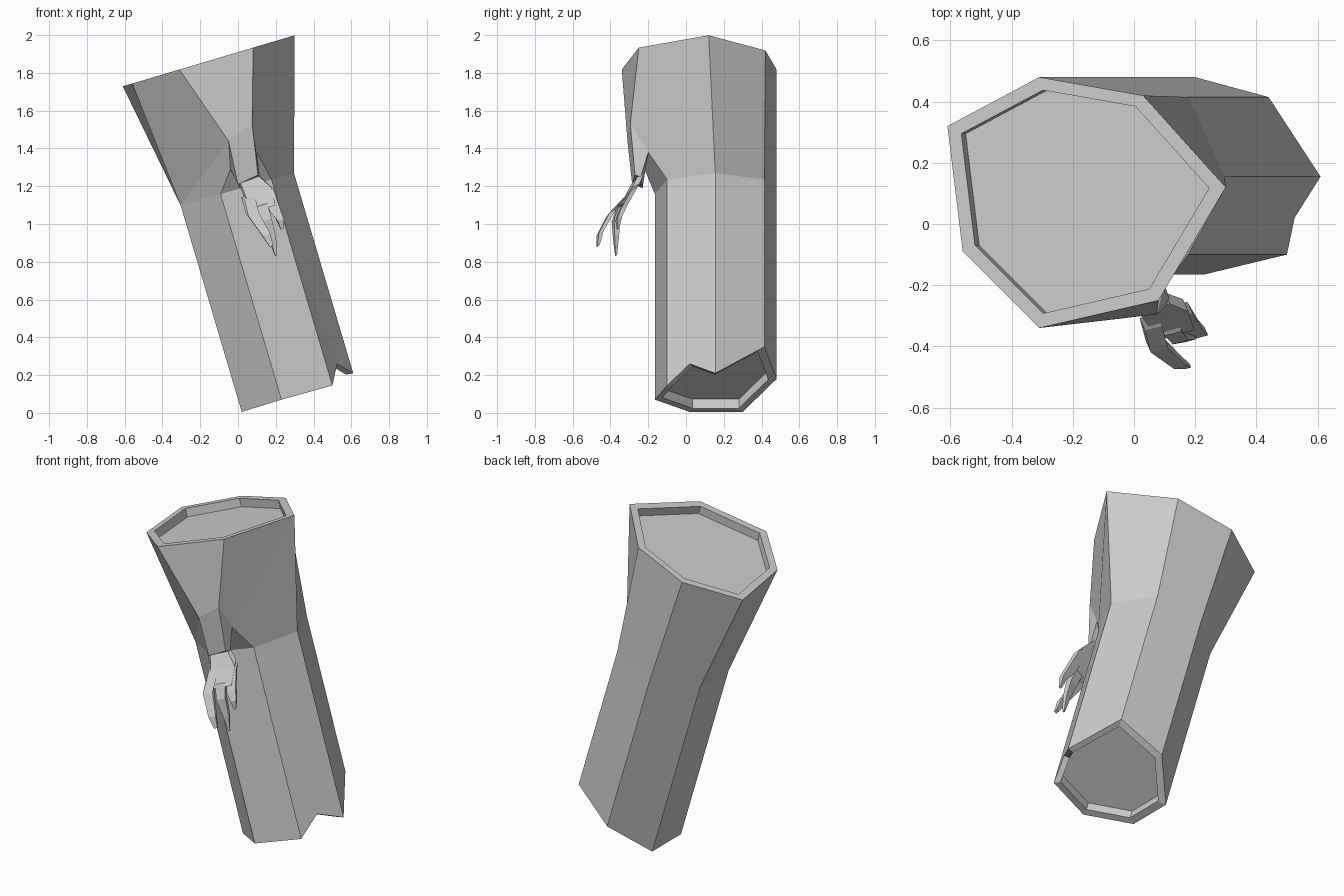
import bpy
import bmesh
from mathutils import Vector

cube = bpy.data.objects.get("Cube")
if cube:
    bpy.data.objects.remove(cube, do_unlink=True)

stone = bpy.data.materials.new("plain_grey")
stone.use_nodes = True
GREY = (0.6, 0.6, 0.6, 1)
stone.diffuse_color = GREY
stone.node_tree.nodes["Principled BSDF"].inputs["Base Color"].default_value = GREY

AXIS = Vector((-0.284, 0, 0.959))  # lean of the trunk, pointing up


def finish(bm, name):
    bmesh.ops.recalc_face_normals(bm, faces=bm.faces)
    mesh = bpy.data.meshes.new(name)
    bm.to_mesh(mesh)
    bm.free()
    mesh.materials.append(stone)
    obj = bpy.data.objects.new(name, mesh)
    bpy.context.collection.objects.link(obj)
    return obj


def bridge(bm, a, b):
    n = len(a)
    for i in range(n):
        bm.faces.new((a[i], a[(i + 1) % n], b[(i + 1) % n], b[i]))


def recessed_end(bm, ring, scale, push):
    """Rim, inner wall and sunken floor closing one end of the trunk."""
    mid = sum((v.co for v in ring), Vector()) / len(ring)
    rim = [bm.verts.new(mid + (v.co - mid) * scale) for v in ring]
    floor = [bm.verts.new(v.co + push) for v in rim]
    bridge(bm, ring, rim)
    bridge(bm, rim, floor)
    bm.faces.new(floor)


# Trunk: seven-sided bent log, rings run from the left corner round the back
bm = bmesh.new()
top_xy = [(.30, .12), (.03, .42), (-.31, .48), (-.61, .32), (-.56, -.09), (-.31, -.34), (.08, -.25)]
foot = [(.61, .155, .21), (.44, .415, .35), (.20, .48, .18), (.02, .30, .005),
        (.02, .02, .005), (.23, -.165, .07), (.50, -.10, .145)]
top = [bm.verts.new((x, y, 1.91 + .297 * x)) for x, y in top_xy]
low = [bm.verts.new(p) for p in foot]
bend = []
for v in low:
    rise = (1.185 + .285 * v.co.x - v.co.z) / 1.04
    bend.append(bm.verts.new(v.co + AXIS * rise))
notch = bm.verts.new((.525, .02, .26))

for i in range(6):
    bm.faces.new((low[i], low[i + 1], bend[i + 1], bend[i]))
bm.faces.new((low[6], notch, bend[6]))
bm.faces.new((notch, low[0], bend[0], bend[6]))
for i in range(4):
    bm.faces.new((bend[i], bend[i + 1], top[i + 1], top[i]))

# Arm stump pulled out of the front face
arm = [bm.verts.new(p) for p in [(-.05, -.31, 1.44), (.075, -.295, 1.53), (.10, -.20, 1.38), (-.04, -.22, 1.29)]]
wrist = [bm.verts.new(p) for p in [(.0, -.285, 1.21), (.105, -.27, 1.26), (.115, -.24, 1.25), (.01, -.23, 1.19)]]
p, q, r, s = arm
bm.faces.new((top[5], top[6], q, p))
bm.faces.new((top[4], top[5], p, bend[4]))
bm.faces.new((bend[4], p, s, bend[5]))
bm.faces.new((bend[5], s, r, bend[6]))
bm.faces.new((bend[6], r, top[0], bend[0]))
bm.faces.new((r, q, top[6], top[0]))
bridge(bm, arm, wrist)
bm.faces.new(wrist)

# Sunken ends
recessed_end(bm, top, .89, AXIS * -.05)
recessed_end(bm, low + [notch], .87, AXIS * .05)
finish(bm, "trunk")


def limb(name, stations):
    """Four-sided tapering limb; each station is centre, half width, half depth."""
    bm = bmesh.new()
    across = Vector((.9, .25, .3)).normalized()
    out = Vector((.1, -.85, -.5)).cross(across).cross(across).normalized()
    rings = []
    for centre, w, d in stations:
        rings.append([bm.verts.new(Vector(centre) + across * w * a + out * d * b)
                      for a, b in ((-1, -1), (1, -1), (1, 1), (-1, 1))])
    for a, b in zip(rings, rings[1:]):
        bridge(bm, a, b)
    bm.faces.new(rings[0])
    bm.faces.new(rings[-1])
    return finish(bm, name)


# Hand and its three bent fingers
limb("palm", [((.058, -.256, 1.24), .055, .022), ((.10, -.285, 1.18), .075, .025),
              ((.13, -.345, 1.09), .065, .022)])
limb("outer_finger", [((.055, -.32, 1.14), .03, .025), ((.075, -.395, 1.06), .03, .022),
                      ((.145, -.455, .95), .022, .016), ((.175, -.465, .885), .01, .008)])
limb("middle_finger", [((.12, -.34, 1.11), .03, .022), ((.145, -.37, 1.03), .028, .02),
                       ((.18, -.37, .93), .018, .014), ((.20, -.37, .835), .005, .005)])
limb("inner_finger", [((.155, -.28, 1.18), .03, .022), ((.19, -.335, 1.08), .028, .02),
                      ((.22, -.355, 1.03), .018, .016), ((.233, -.36, .975), .007, .006)])
